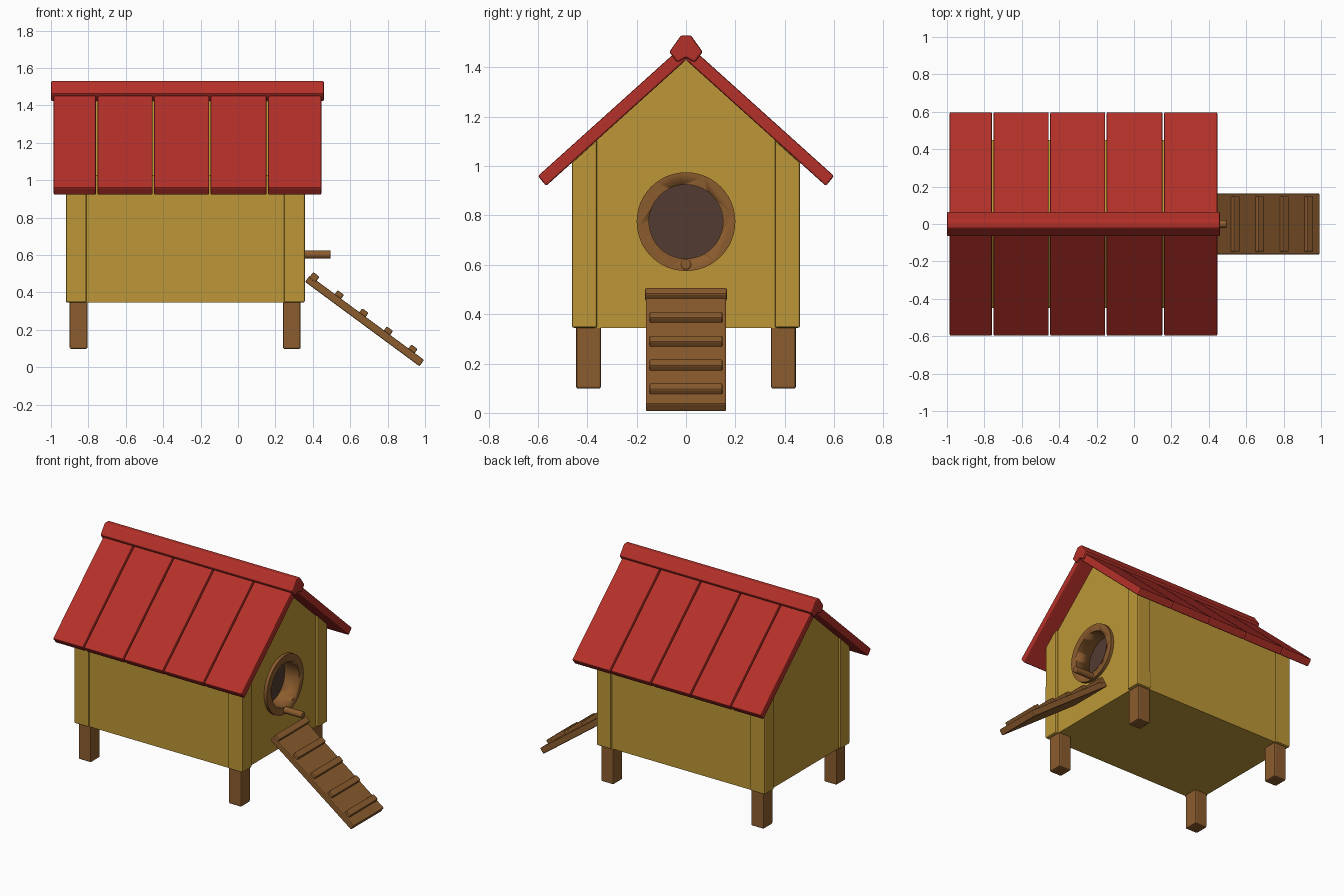
import bpy, bmesh, math
from mathutils import Matrix

cube = bpy.data.objects.get("Cube")
if cube:
    bpy.data.objects.remove(cube, do_unlink=True)


def material(name, rgb):
    m = bpy.data.materials.new(name)
    m.use_nodes = True
    m.diffuse_color = (*rgb, 1)
    m.node_tree.nodes["Principled BSDF"].inputs["Base Color"].default_value = (*rgb, 1)
    return m


RED = material("red roof paint", (0.46, 0.03, 0.022))
YELLOW = material("yellow wall paint", (0.51, 0.31, 0.038))
BROWN = material("brown wood", (0.26, 0.107, 0.027))
DARK = material("dark interior", (0.085, 0.045, 0.032))


def finish(name, bm, mat, bevel=0.0, smooth=False):
    bmesh.ops.recalc_face_normals(bm, faces=bm.faces)
    mesh = bpy.data.meshes.new(name)
    bm.to_mesh(mesh)
    bm.free()
    obj = bpy.data.objects.new(name, mesh)
    bpy.context.collection.objects.link(obj)
    mesh.materials.append(mat)
    if bevel:
        mod = obj.modifiers.new("soft edges", "BEVEL")
        mod.width, mod.segments = bevel, 2
    if smooth:
        bpy.ops.object.select_all(action="DESELECT")
        obj.select_set(True)
        bpy.context.view_layer.objects.active = obj
        bpy.ops.object.shade_smooth_by_angle(angle=math.radians(40))
    return obj


def prism(name, profile, x0, x1, mat, bevel=0.0):
    """Extrude a (y, z) outline along x."""
    bm = bmesh.new()
    face = bm.faces.new([bm.verts.new((x0, y, z)) for y, z in profile])
    ext = bmesh.ops.extrude_face_region(bm, geom=[face])
    moved = [v for v in ext["geom"] if isinstance(v, bmesh.types.BMVert)]
    bmesh.ops.translate(bm, verts=moved, vec=(x1 - x0, 0, 0))
    return finish(name, bm, mat, bevel)


def rod(name, radius, x0, x1, z, mat, sides=32, bevel=0.0):
    """Cylinder along x."""
    bm = bmesh.new()
    place = Matrix.Translation(((x0 + x1) / 2, 0, z)) @ Matrix.Rotation(math.pi / 2, 4, "Y")
    bmesh.ops.create_cone(bm, cap_ends=True, segments=sides, radius1=radius,
                          radius2=radius, depth=x1 - x0, matrix=place)
    return finish(name, bm, mat, bevel, smooth=True)


def cut(obj, cutter):
    mod = obj.modifiers.new("hole", "BOOLEAN")
    mod.operation, mod.object, mod.solver = "DIFFERENCE", cutter, "EXACT"
    cutter.hide_render = True
    cutter.hide_set(True)


BASE, APEX, SLOPE = 0.345, 1.43, 0.9
BACK, FRONT, SIDE = -0.92, 0.357, 0.462
HOLE_Z = 0.775


def under_roof(y):
    return APEX - SLOPE * abs(y)


# House body with a round entrance
w = SIDE - 0.012
body = prism("house_body", [(-w, BASE), (w, BASE), (w, under_roof(w)), (0, APEX),
                            (-w, under_roof(w))], BACK + 0.015, FRONT - 0.02, YELLOW)
cut(body, rod("entrance_cutter", 0.17, 0.22, 0.5, HOLE_Z, DARK, 48))

# Corner posts and legs
for s, side in ((1, "back_side"), (-1, "front_side")):
    inner = 0.36
    for x0, x1, end in ((BACK, -0.81, "left"), (0.247, FRONT, "right")):
        prism(f"corner_post_{side}_{end}",
              [(s * inner, BASE), (s * SIDE, BASE), (s * SIDE, under_roof(SIDE)),
               (s * inner, under_roof(inner))], x0, x1, YELLOW, 0.008)
    for x0, x1, end in ((-0.9, -0.805, "left"), (0.24, 0.335, "right")):
        prism(f"leg_{side}_{end}", [(s * 0.345, 0.098), (s * 0.445, 0.098),
                                    (s * 0.445, 0.36), (s * 0.345, 0.36)],
              x0, x1, BROWN, 0.008)

# Roof boards on both slopes
seams = [-0.99, -0.755, -0.452, -0.15, 0.157, 0.45]
for s, side in ((1, "back"), (-1, "front")):
    outline = [(0, APEX), (s * 0.567, under_roof(0.567)), (s * 0.6, 0.96), (0, 1.5)]
    for i, (x0, x1) in enumerate(zip(seams, seams[1:])):
        prism(f"roof_board_{side}_{i + 1}", outline, x0 + 0.004, x1 - 0.004, RED, 0.007)

# Ridge cap
half = [(0.02, 1.53), (0.068, 1.463), (0.035, 1.42)]
prism("ridge_cap", half + [(0, 1.44)] + [(-y, z) for y, z in reversed(half)],
      -1.0, 0.46, RED, 0.008)

# Entrance ring, dark inside and perch
ring = rod("entrance_ring", 0.2, 0.24, FRONT + 0.002, HOLE_Z, BROWN, 48)
cut(ring, rod("ring_cutter", 0.15, 0.1, 0.6, HOLE_Z, BROWN, 48))
rod("entrance_dark", 0.16, 0.235, 0.25, HOLE_Z, DARK, 48)
rod("perch", 0.022, 0.3, 0.495, 0.602, BROWN, 16, 0.005)

# Ramp with cross slats, laid out along its own length
TILT = math.atan2(0.45, 0.61)
RAMP = Matrix.Translation((0.97, 0, 0.005)) @ Matrix.Rotation(TILT, 4, "Y")


def ramp_part(name, u0, u1, v0, v1, half_width, bevel):
    bm = bmesh.new()
    size = Matrix.Diagonal((u1 - u0, 2 * half_width, v1 - v0, 1))
    mid = Matrix.Translation(((u0 + u1) / 2, 0, (v0 + v1) / 2))
    bmesh.ops.create_cube(bm, size=1, matrix=RAMP @ mid @ size)
    return finish(name, bm, BROWN, bevel)


ramp_part("ramp_board", -0.76, 0, 0, 0.042, 0.163, 0.006)
for i in range(5):
    u = -0.735 + i * 0.163
    ramp_part(f"ramp_slat_{i + 1}", u - 0.021, u + 0.021, 0.03, 0.068,
              0.166 if i == 0 else 0.148, 0.006)
